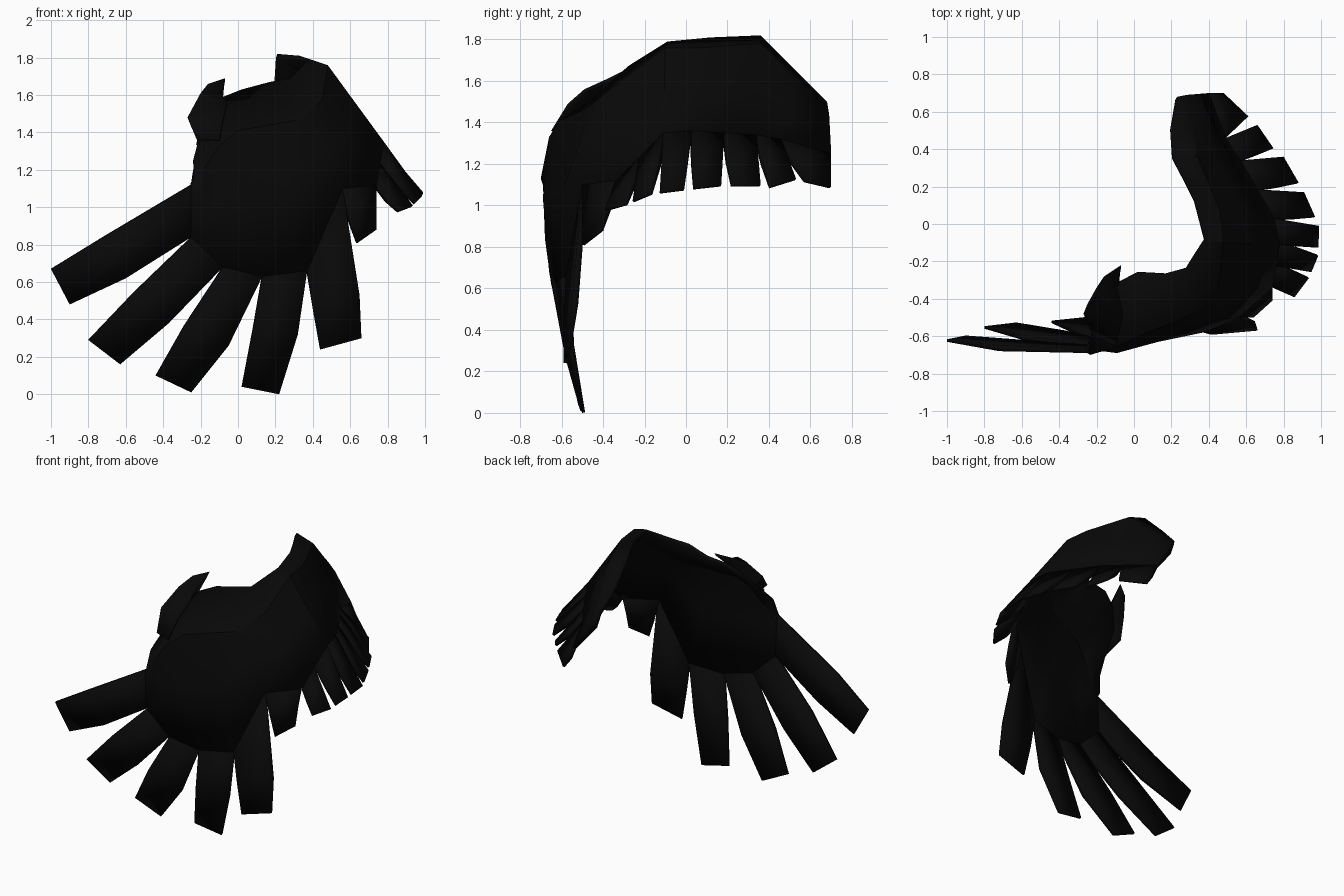
import bpy
import bmesh
from mathutils import Vector

if "Cube" in bpy.data.objects:
    bpy.data.objects.remove(bpy.data.objects["Cube"], do_unlink=True)

# One near-black plumage colour
black = bpy.data.materials.new("plumage_black")
black.use_nodes = True
colour = (0.0025, 0.0025, 0.0025, 1)
black.diffuse_color = colour
black.node_tree.nodes["Principled BSDF"].inputs["Base Color"].default_value = colour


def sample(keys, t):
    """Point on a polyline whose corners are stored by position along the wing."""
    stops = sorted(keys)
    for start, end in zip(stops, stops[1:]):
        if t <= end:
            mix = (t - start) / (end - start)
            return Vector(keys[start]).lerp(Vector(keys[end]), mix)
    return Vector(keys[stops[-1]])


def make_sheet(name, rows, thickness, weights):
    """Skin a grid of rows and thicken it inwards, row by row."""
    mesh = bpy.data.meshes.new(name)
    bm = bmesh.new()
    grid = [[bm.verts.new(point) for point in row] for row in rows]
    for upper, lower in zip(grid, grid[1:]):
        for i in range(len(upper) - 1):
            bm.faces.new((upper[i], upper[i + 1], lower[i + 1], lower[i]))
    bm.to_mesh(mesh)
    bm.free()
    mesh.materials.append(black)
    obj = bpy.data.objects.new(name, mesh)
    bpy.context.collection.objects.link(obj)
    group = obj.vertex_groups.new(name="thickness")
    width = len(rows[0])
    for r, weight in enumerate(weights):
        group.add(list(range(r * width, (r + 1) * width)), weight, "REPLACE")
    solid = obj.modifiers.new("thickness", "SOLIDIFY")
    solid.thickness = thickness
    solid.offset = -1
    solid.vertex_group = group.name
    bpy.ops.object.select_all(action="DESELECT")
    obj.select_set(True)
    bpy.context.view_layer.objects.active = obj
    bpy.ops.object.shade_smooth_by_angle()


# Leading edge, from the shoulder round to the outer end of the hand
leading_edge = {
    0: (0.23, 0.68, 1.5), 1: (0.2, 0.52, 1.66), 2: (0.21, 0.36, 1.82),
    4: (0.33, 0.12, 1.81), 5: (0.38, -0.09, 1.79), 7: (0.28, -0.25, 1.69),
    8: (0.17, -0.28, 1.67), 9: (0.02, -0.27, 1.63), 10: (-0.08, -0.32, 1.59),
    11: (-0.18, -0.42, 1.48), 13: (-0.24, -0.64, 1.25),
}
# Ridge of the arm, where the surface turns downwards
ridge = {
    0: (0.28, 0.69, 1.44), 2: (0.34, 0.36, 1.78), 4: (0.46, 0.07, 1.76),
    5: (0.48, -0.1, 1.76), 7: (0.45, -0.34, 1.58), 8: (0.34, -0.47, 1.47),
    10: (0, -0.61, 1.41), 11: (-0.1, -0.66, 1.33), 13: (-0.235, -0.7, 1.13),
}
# Line of notches where neighbouring feathers part
notches = {
    0: (0.4, 0.7, 1.25), 1: (0.49, 0.46, 1.32), 2: (0.57, 0.34, 1.34),
    4: (0.75, 0.03, 1.36), 5: (0.78, -0.11, 1.35), 7: (0.74, -0.34, 1.12),
    8: (0.56, -0.5, 1.1), 9: (0.37, -0.58, 0.66), 10: (0.13, -0.63, 0.63),
    11: (-0.08, -0.66, 0.68), 12: (-0.25, -0.67, 0.84), 13: (-0.25, -0.69, 1.12),
}
# Line touched by the tips of the short arm feathers
arm_tips = {
    0: (0.48, 0.7, 1.09), 1: (0.66, 0.53, 1.13), 1.7: (0.74, 0.41, 1.09),
    2: (0.8, 0.36, 1.1), 3: (0.91, 0.17, 1.1), 4: (0.99, -0.01, 1.08),
    5: (0.985, -0.17, 1.06), 6: (0.935, -0.29, 1.01), 7: (0.83, -0.43, 0.97),
}

# Arm and hand surface, with the hand gently rounded outwards
columns = range(14)
arm_rows = [[sample(line, i) for i in columns] for line in (leading_edge, ridge, notches)]
belly = [top.lerp(bottom, 0.45) for top, bottom in zip(*arm_rows[1:])]
for point in belly[8:12]:
    point.y -= 0.03
arm_rows.insert(2, belly)
make_sheet("wing_arm", arm_rows, 0.06, (0.4, 1, 0.7, 0.4))


def make_feather(name, index, middle, tip):
    root = [sample(notches, index), sample(notches, index + 1)]
    make_sheet(name, [root, middle, tip], 0.035, (0.7, 0.9, 0.4))


# Short feathers along the arm
for i in range(7):
    tip = [sample(arm_tips, i), sample(arm_tips, i + 0.73)]
    middle = [sample(notches, i + side).lerp(tip[side], 0.5) for side in (0, 1)]
    make_feather(f"arm_feather_{i + 1}", i, middle, tip)

# Long feathers fanned from the hand: middle pair, then tip pair
hand_feathers = [
    [(0.74, -0.38, 1), (0.6, -0.5, 0.95), (0.74, -0.41, 0.88), (0.64, -0.5, 0.81)],
    [(0.65, -0.55, 0.53), (0.405, -0.59, 0.45), (0.66, -0.57, 0.3), (0.44, -0.59, 0.24)],
    [(0.32, -0.57, 0.32), (0.08, -0.59, 0.34), (0.22, -0.5, 0), (0.02, -0.52, 0.04)],
    [(-0.05, -0.58, 0.26), (-0.29, -0.6, 0.36), (-0.25, -0.51, 0.01), (-0.44, -0.53, 0.1)],
    [(-0.37, -0.6, 0.38), (-0.56, -0.63, 0.54), (-0.63, -0.54, 0.16), (-0.8, -0.56, 0.29)],
    [(-0.6, -0.65, 0.62), (-0.72, -0.68, 0.84), (-0.9, -0.61, 0.48), (-1, -0.63, 0.67)],
]
for i, points in enumerate(hand_feathers):
    make_feather(f"hand_feather_{i + 1}", i + 7, points[:2], points[2:])

# Thumb feather over the wrist: front root, outer edge, rounded back
thumb_rows = [
    [(-0.07, -0.24, 1.67), (-0.07, -0.22, 1.69), (-0.075, -0.23, 1.67)],
    [(-0.09, -0.34, 1.61), (-0.16, -0.28, 1.66), (-0.15, -0.28, 1.61)],
    [(-0.06, -0.49, 1.56), (-0.2, -0.38, 1.61), (-0.2, -0.34, 1.54)],
    [(-0.08, -0.57, 1.49), (-0.27, -0.48, 1.48), (-0.25, -0.43, 1.43)],
    [(-0.1, -0.65, 1.36), (-0.22, -0.6, 1.36), (-0.21, -0.55, 1.34)],
]
# Close the back of the thumb against the leading edge
for row, position in zip(thumb_rows[1:], (10, 10.6, 11.3, 12.3)):
    row.append(sample(leading_edge, position))
thumb_rows[0].append((-0.072, -0.24, 1.665))
make_sheet("thumb_feather", thumb_rows, 0.015, (0.1, 0.4, 1, 1, 0.6))
